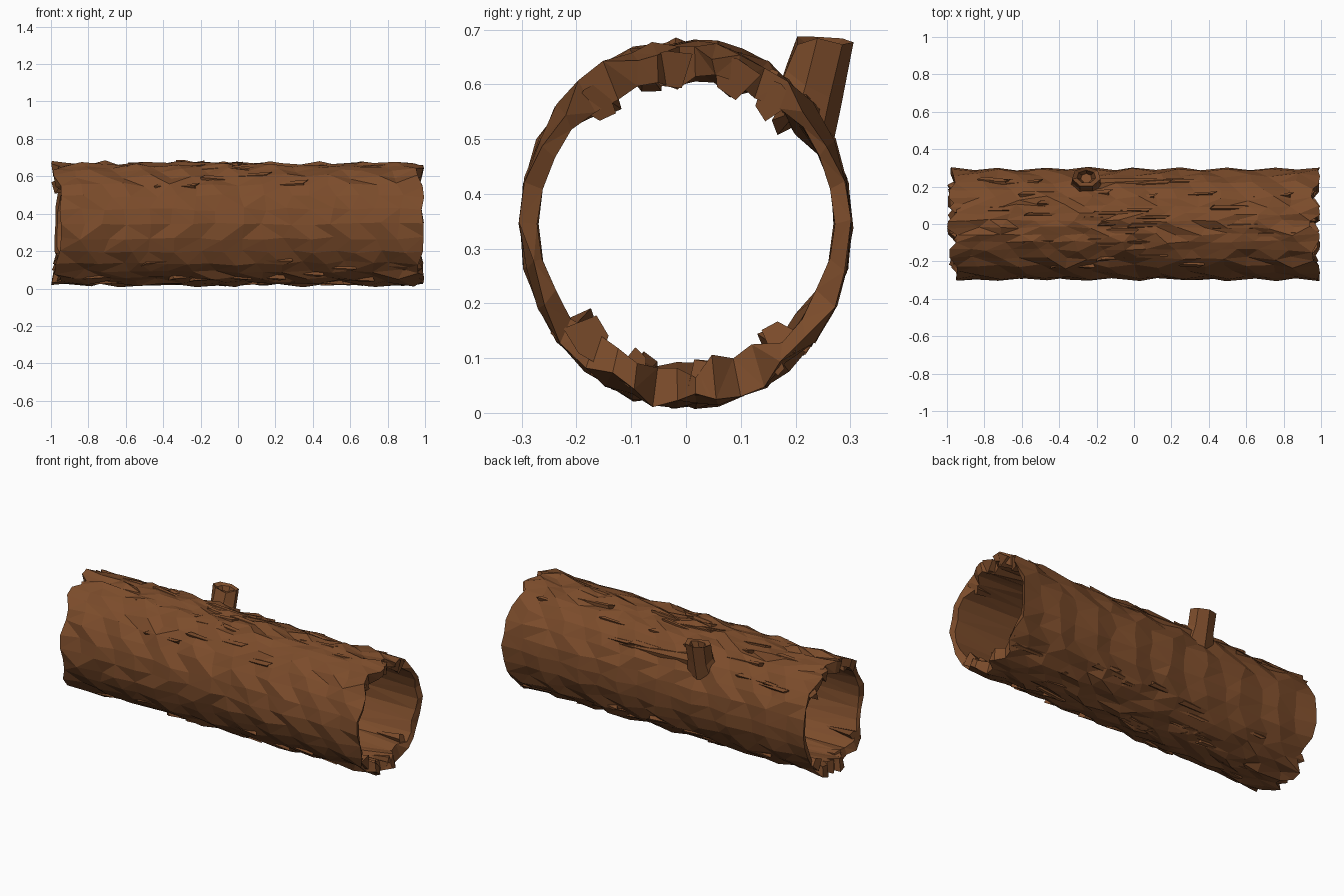
import bpy, bmesh, math, random
from math import sin, cos, pi
from mathutils import Vector

if "Cube" in bpy.data.objects:
    bpy.data.objects.remove(bpy.data.objects["Cube"])

random.seed(7)
ZC = 0.345
bark = bpy.data.materials.new("bark")
bark.diffuse_color = (0.2, 0.072, 0.024, 1)
bark.use_nodes = True
bark.node_tree.nodes["Principled BSDF"].inputs["Base Color"].default_value = bark.diffuse_color


def finish(bm, name):
    bmesh.ops.recalc_face_normals(bm, faces=bm.faces)
    mesh = bpy.data.meshes.new(name)
    bm.to_mesh(mesh)
    bm.free()
    mesh.materials.append(bark)
    obj = bpy.data.objects.new(name, mesh)
    bpy.context.collection.objects.link(obj)
    return obj


def bridge(bm, a, b):
    for i in range(len(a)):
        k = (i + 1) % len(a)
        bm.faces.new((a[i], a[k], b[k], b[i]))


def oval(x, a, ry, rz):
    return Vector((x, ry * cos(a), ZC + rz * sin(a)))


# Hollow trunk: rough outer bark, jagged rims, smoother bore
COLS, RINGS, BORE = 34, 16, 5
bm = bmesh.new()
columns = []
for j in range(COLS):
    t = 2 * pi * j / COLS
    a = t + 0.17 * sin(2 * t)                 # narrower strips on top and underneath
    rough = abs(sin(a)) ** 1.5
    side = max(0, cos(a)) * 0.02 + max(0, -cos(a)) * 0.05
    zig = 0.05 * (j // 2 % 2) * rough
    left = -1 + side * (1 - rough) + zig + random.uniform(0, 0.01)
    right = 0.995 - 0.045 * ((j // 2 + 1) % 2) * rough - random.uniform(0, 0.01)
    pts = []
    for i in range(RINGS + 1):
        f = i / RINGS
        if 0 < i < RINGS:
            f += (0.25 if j % 2 else -0.25) / RINGS * rough + random.uniform(-0.012, 0.012)
        wave = 0.007 * cos(pi * (i + j // 2))
        d = wave + random.uniform(-0.012, 0.012) * (0.25 + 0.75 * rough)
        aa = a + random.uniform(-0.025, 0.025)
        pts.append(oval(left + (right - left) * f, aa, 0.296 + d, 0.323 + d))
    # Bore, thick and broken at the rims
    for i in range(BORE + 1):
        end = i in (0, BORE)
        d = random.uniform(-0.02, 0.02) * rough if end else random.uniform(-0.004, 0.004)
        f = i / BORE
        x = (right - 0.012) * (1 - f) + (left + 0.012) * f
        pts.append(oval(x, a, 0.272 + d, (0.262 if end else 0.283) + d))
    columns.append([bm.verts.new(p) for p in pts])
for j in range(COLS):
    bridge(bm, columns[j], columns[(j + 1) % COLS])
bmesh.ops.triangulate(bm, faces=bm.faces, quad_method='BEAUTY')
finish(bm, "hollow_trunk")

# Overlapping bark flakes, thin wedges lifted at one end
bm = bmesh.new()
for k in range(64):
    a = (pi / 2 if k % 2 else -pi / 2) + random.uniform(-0.95, 0.95)
    x = random.uniform(-0.9, 0.72)
    length, w = random.uniform(0.14, 0.26), random.uniform(0.05, 0.1)
    lift = random.uniform(0.008, 0.014)
    ends = [(x, lift, 0.5), (x + length, -0.006, 0.35)]
    if random.random() < 0.5:
        ends = [(x, -0.006, 0.35), (x + length, lift, 0.5)]
    rings = []
    for ex, h, s in ends:
        skew = random.uniform(-0.02, 0.02)
        rings.append([bm.verts.new(oval(ex + dx, a + skew + u * w * s, 0.296 + r, 0.323 + r))
                      for u, r, dx in ((-1.6, -0.022, 0), (-0.7, h, 0.015), (0.8, h - 0.003, -0.015), (1.6, -0.022, 0))])
    bridge(bm, *rings)
    bm.faces.new(rings[0])
    bm.faces.new(rings[1])
finish(bm, "bark_flakes")

# Splinters thickening the torn rims, above and below
bm = bmesh.new()
for end in (-1, 1):
    for a in (0.85, 1.2, 1.75, 2.2, -0.9, -1.45, -1.9, -2.35):
        a += random.uniform(-0.1, 0.1)
        w = random.uniform(0.1, 0.17)
        xe = end * random.uniform(0.95, 0.99)
        tip = bm.verts.new(oval(end * 0.7, a, 0.285, 0.3))
        ring = [bm.verts.new(oval(xe + end * dx, a + u * w, 0.296 - r, 0.323 - r))
                for u, r, dx in ((-1, 0.012, -0.02), (0.1, 0.004, 0.008), (1, 0.012, -0.02),
                                 (0.6, 0.065, -0.03), (-0.5, 0.075, -0.01))]
        bm.faces.new(ring)
        for i in range(5):
            bm.faces.new((ring[i], ring[(i + 1) % 5], tip))
finish(bm, "rim_splinters")

# Broken branch stub with a hollow tip
bm = bmesh.new()
N = 7


def stub_ring(inner, outer, rx, jit):
    (y0, z0), (y1, z1) = inner, outer
    ring = []
    for i in range(N):
        b = 2 * pi * i / N
        s = 0.5 + 0.5 * cos(b)
        ring.append(bm.verts.new((-0.255 + rx * sin(b), y0 + (y1 - y0) * s,
                                  z0 + (z1 - z0) * s + random.uniform(-jit, jit))))
    return ring


rings = [stub_ring((0.16, 0.585), (0.262, 0.46), 0.1, 0),
         stub_ring((0.178, 0.63), (0.282, 0.56), 0.076, 0.008),
         stub_ring((0.198, 0.682), (0.306, 0.678), 0.078, 0.009),
         stub_ring((0.218, 0.675), (0.288, 0.672), 0.052, 0.008),
         stub_ring((0.22, 0.63), (0.27, 0.61), 0.03, 0)]
for lo, hi in zip(rings, rings[1:]):
    bridge(bm, lo, hi)
bm.faces.new(rings[-1])
bm.faces.new(rings[0])
finish(bm, "branch_stub")

# Bark ridge trailing away from the stub
bm = bmesh.new()
tip = bm.verts.new(oval(0.27, 0.62, 0.298, 0.323))
root = [bm.verts.new(oval(-0.2, 0.72 + u, 0.296 + r, 0.323 + r))
        for u, r in ((-0.14, -0.015), (-0.05, 0.016), (0.07, 0.014), (0.16, -0.015))]
bm.faces.new(root)
for i in range(4):
    bm.faces.new((root[i], root[(i + 1) % 4], tip))
finish(bm, "stub_ridge")
